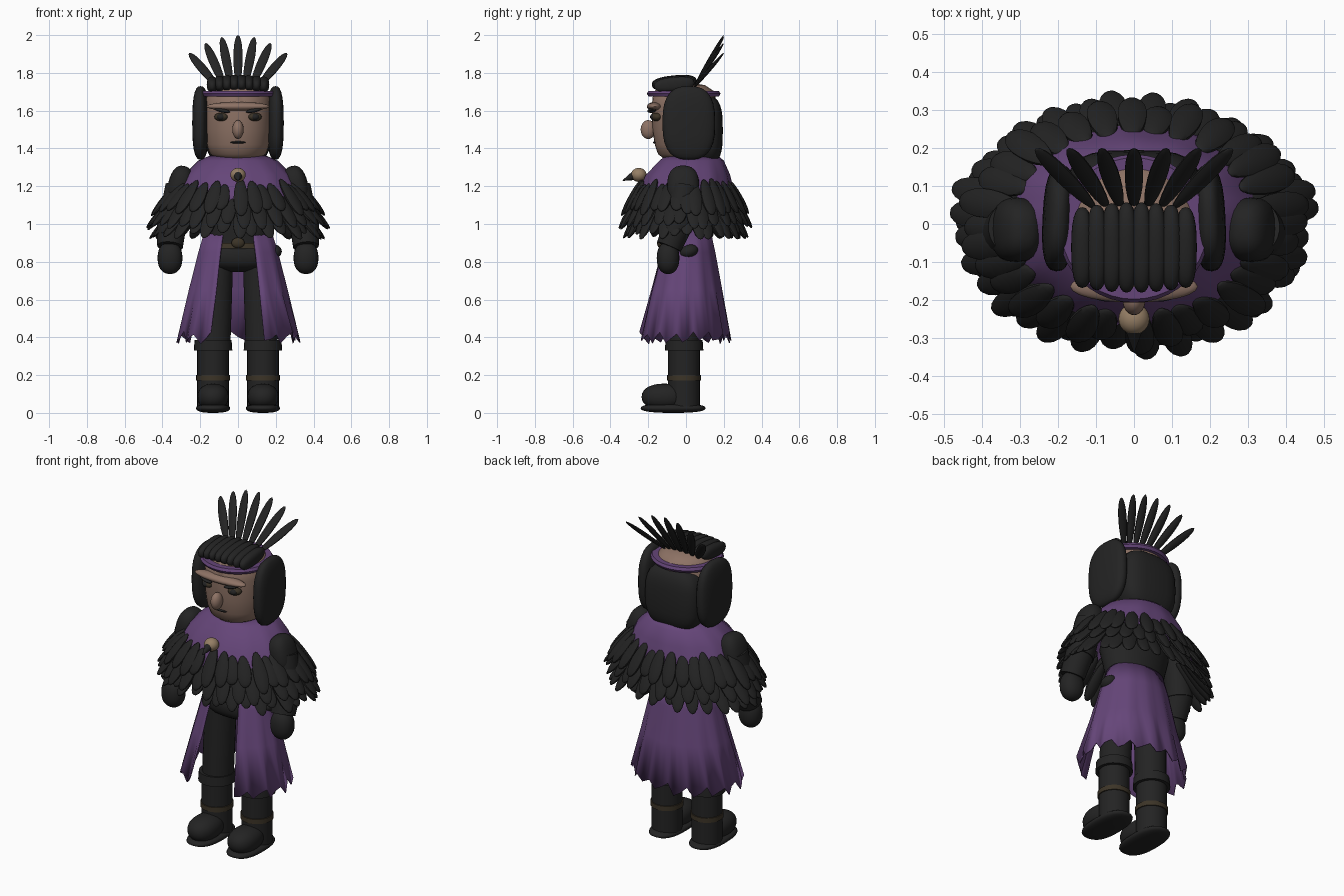
import bpy
import bmesh
import random
from math import sin, cos, pi, tau, radians
from mathutils import Vector, Matrix, Euler

random.seed(4)
cube = bpy.data.objects.get("Cube")
if cube:
    bpy.data.objects.remove(cube, do_unlink=True)


def material(name, r, g, b):
    m = bpy.data.materials.new(name)
    m.use_nodes = True
    m.diffuse_color = (r, g, b, 1)
    node = next(n for n in m.node_tree.nodes if n.type == "BSDF_PRINCIPLED")
    node.inputs["Base Color"].default_value = (r, g, b, 1)
    return m


BLACK = material("feather black", 0.017, 0.017, 0.017)
PURPLE = material("cloth purple", 0.13, 0.06, 0.19)
SKIN = material("skin", 0.27, 0.17, 0.13)
LEATHER = material("strap brown", 0.045, 0.034, 0.02)
BONE = material("bone tan", 0.30, 0.21, 0.13)


def finish(name, bm, mat, angle=50):
    bmesh.ops.recalc_face_normals(bm, faces=bm.faces[:])
    mesh = bpy.data.meshes.new(name)
    bm.to_mesh(mesh)
    bm.free()
    mesh.shade_smooth()
    mesh.set_sharp_from_angle(angle=radians(angle))
    mesh.materials.append(mat)
    ob = bpy.data.objects.new(name, mesh)
    bpy.context.scene.collection.objects.link(ob)
    return ob


def ellipsoid(name, loc, semi, mat, rot=(0, 0, 0), box=1.0):
    """Ellipsoid; box below 1 squares it off."""
    bm = bmesh.new()
    bmesh.ops.create_uvsphere(bm, u_segments=24, v_segments=14, radius=1)
    for v in bm.verts:
        v.co = Vector([(1 if c > 0 else -1) * abs(c) ** box * s
                       for c, s in zip(v.co, semi)])
    bm.transform(Matrix.Translation(loc) @ Euler(rot).to_matrix().to_4x4())
    return finish(name, bm, mat)


def bar(name, a, b, r1, r2, mat):
    """Tapered round bar between two points."""
    a, b = Vector(a), Vector(b)
    d = b - a
    bm = bmesh.new()
    bmesh.ops.create_cone(bm, cap_ends=True, segments=24, radius1=r1,
                          radius2=r2, depth=d.length)
    bm.transform(Matrix.Translation((a + b) / 2)
                 @ d.to_track_quat("Z", "Y").to_matrix().to_4x4())
    return finish(name, bm, mat)


def loft(name, rings, mat, n=32, gap=0, folds=0, hem=0, caps=True):
    """Elliptical rings (z, y, rx, ry) from top to bottom, optionally
    open at the front, with folds and a ragged hem growing downwards."""
    bm = bmesh.new()
    cols = n + 1 if gap else n
    rows = []
    for j, (z, y, rx, ry) in enumerate(rings):
        t = j / (len(rings) - 1)
        row = []
        for i in range(cols):
            a = -pi / 2 + gap + (tau - 2 * gap) * i / n
            k = 1 + folds * t * sin(i * 1.6)
            dz = hem * (i % 3 - 1 + random.uniform(-.4, .4)) if t == 1 else 0
            row.append(bm.verts.new((rx * k * cos(a), y + ry * k * sin(a), z + dz)))
        rows.append(row)
    for top, low in zip(rows, rows[1:]):
        for i in range(n):
            k = (i + 1) % cols
            bm.faces.new((top[i], top[k], low[k], low[i]))
    if caps:
        bm.faces.new(rows[0])
        bm.faces.new(rows[-1])
    return finish(name, bm, mat)


def add_feather(bm, base, tip, width, thick, side):
    """Flat tapered feather, narrow at the base."""
    base, tip = Vector(base), Vector(tip)
    d = tip - base
    side = Vector(side)
    side = (side - d * side.dot(d) / d.length_squared).normalized()
    normal = d.normalized().cross(side)
    new = bmesh.ops.create_uvsphere(bm, u_segments=10, v_segments=10, radius=1)["verts"]
    for v in new:
        x, y, z = v.co
        taper = 0.9 + 0.15 * z
        v.co = ((base + tip) / 2 + d * z / 2 + side * x * taper * width / 2
                + normal * y * thick / 2)


# Boots, legs and arms, mirrored
for s, tag in ((-1, "right"), (1, "left")):
    x = 0.132 * s
    ellipsoid(f"{tag}_sole", (x, -0.068, 0.025), (0.09, 0.172, 0.025), BLACK, box=0.8)
    ellipsoid(f"{tag}_boot_toe", (x, -0.115, 0.085), (0.083, 0.12, 0.07), BLACK, box=0.9)
    bar(f"{tag}_boot_shaft", (x, -0.01, 0.03), (x, -0.01, 0.36), 0.084, 0.084, BLACK)
    bar(f"{tag}_boot_strap", (x, -0.01, 0.172), (x, -0.01, 0.2), 0.09, 0.09, LEATHER)
    bar(f"{tag}_boot_cuff", (x, -0.01, 0.33), (x, -0.01, 0.385), 0.102, 0.098, BLACK)
    bar(f"{tag}_leg", (x * 0.95, -0.01, 0.36), (x * 0.85, 0, 0.84), 0.086, 0.088, BLACK)
    ellipsoid(f"{tag}_shoulder", (0.31 * s, -0.015, 1.2), (0.062, 0.085, 0.11), BLACK,
              (0, -0.25 * s, 0), 0.8)
    bar(f"{tag}_upper_arm", (0.31 * s, -0.01, 1.2), (0.35 * s, -0.04, 0.98),
        0.075, 0.078, BLACK)
    bar(f"{tag}_forearm", (0.35 * s, -0.04, 1.0), (0.36 * s, -0.09, 0.88),
        0.078, 0.068, BLACK)
    ellipsoid(f"{tag}_hand", (0.36 * s, -0.095, 0.82), (0.066, 0.06, 0.085), BLACK, box=0.9)

# Torso, hips and belt
loft("torso", [(1.3, 0, .17, .12), (1.1, 0, .21, .15), (.95, 0, .175, .12),
               (.86, 0, .18, .12)], BLACK)
ellipsoid("hips", (0, 0, 0.83), (0.185, 0.125, 0.085), BLACK, box=0.8)
loft("belt", [(.9, 0, .186, .128), (.87, 0, .19, .132)], LEATHER)
ellipsoid("belt_buckle", (0, -0.135, 0.9), (0.035, 0.018, 0.028), LEATHER)
ellipsoid("hip_pouch", (0.19, 0.015, 0.855), (0.042, 0.05, 0.035), BLACK, (0.3, 0, 0))

# Long open coat skirt with ragged hem
coat = loft("coat_skirt", [(.97, .01, .175, .12), (.85, .005, .21, .15),
                           (.65, -.005, .258, .195), (.4, -.015, .32, .25)],
            PURPLE, n=44, gap=radians(26), folds=0.035, hem=0.025, caps=False)
coat.modifiers.new("cloth", "SOLIDIFY").thickness = 0.006

# Shoulder cape
cape = loft("cape", [(1.37, .03, .13, .13), (1.335, .03, .21, .17),
                     (1.26, .01, .285, .222), (1.16, 0, .34, .255),
                     (1.1, 0, .36, .272)],
            PURPLE, n=48, folds=0.025, hem=0.02, caps=False)
cape.modifiers.new("cloth", "SOLIDIFY").thickness = 0.006

# Feather mantle: overlapping rings of feathers (base rx, ry, z, tip rx, ry, z)
layers = {
    "mantle_feathers_lower": (.27, .2, 1.13, .455, .32, .935),
    "mantle_feathers_middle": (.305, .225, 1.18, .48, .345, .985),
    "mantle_feathers_upper": (.305, .23, 1.225, .45, .325, 1.06),
}
for k, (name, (bx, by, bz, tx, ty, tz)) in enumerate(layers.items()):
    bm = bmesh.new()
    count = 32
    for i in range(count):
        a = tau * (i + k / 2) / count + random.uniform(-.04, .04)
        j = random.uniform(-.018, .018)
        add_feather(bm, (bx * cos(a), by * sin(a), bz + j),
                    ((tx + j) * cos(a), (ty + j) * sin(a), tz - j),
                    0.088, 0.034, (-tx * sin(a), ty * cos(a), 0))
    finish(name, bm, BLACK)

# Brooch with hooked beak
ellipsoid("brooch", (0, -0.25, 1.26), (0.041, 0.041, 0.037), BONE)
bar("brooch_beak", (0, -0.26, 1.262), (0, -0.335, 1.23), 0.03, 0.002, BLACK)

# Head and face
loft("head", [(1.745, -.01, .05, .05), (1.735, -.01, .11, .11), (1.7, -.01, .163, .163),
              (1.62, -.01, .175, .172), (1.5, -.01, .174, .168), (1.42, -.01, .165, .155),
              (1.37, -.01, .148, .138), (1.34, -.01, .1, .1)], SKIN)
ellipsoid("nose", (0, -0.2, 1.5), (0.03, 0.04, 0.05), SKIN)
ellipsoid("brow_ridge", (0, -0.165, 1.622), (0.168, 0.042, 0.024), SKIN)
ellipsoid("mouth", (0, -0.163, 1.432), (0.04, 0.012, 0.007), BLACK)
for s, tag in ((-1, "right"), (1, "left")):
    ellipsoid(f"{tag}_eye", (0.09 * s, -0.158, 1.567), (0.038, 0.026, 0.022), LEATHER,
              (0, 0, 0.45 * s))
    ellipsoid(f"{tag}_pupil", (0.09 * s, -0.172, 1.567), (0.022, 0.018, 0.017), BLACK)
    ellipsoid(f"{tag}_eyebrow", (0.085 * s, -0.18, 1.602), (0.045, 0.022, 0.011), BLACK,
              (0, -0.2 * s, 0.25 * s))
    ellipsoid(f"{tag}_side_hair", (0.198 * s, 0.015, 1.535), (0.043, 0.14, 0.195), BLACK,
              (0, 0, 0.05 * s), 0.75)
ellipsoid("back_hair", (0, 0.095, 1.495), (0.175, 0.1, 0.185), BLACK, box=0.65)

# Flat headband
loft("headband", [(1.705, -.012, .15, .15), (1.705, -.012, .192, .186),
                  (1.69, -.012, .2, .195), (1.675, -.012, .192, .186),
                  (1.675, -.012, .15, .15)], PURPLE, n=40, caps=False)

# Row of rounded tufts over the forehead
for i in range(8):
    x = (i - 3.5) * 0.039
    ellipsoid(f"forelock_{i + 1}", (x, -0.062, 1.748 - x * x * 0.5),
              (0.029, 0.12 - x * x * 0.7, 0.039), BLACK, (0.1, 0, 0), 0.8)

# Fan of upright crest feathers
bm = bmesh.new()
for k in range(-3, 4):
    add_feather(bm, (k * 0.034, 0.04, 1.72),
                (k * 0.086, 0.2, 2.0 - 0.0105 * k * k), 0.056, 0.02, (1, 0, 0))
finish("crest_feathers", bm, BLACK)
